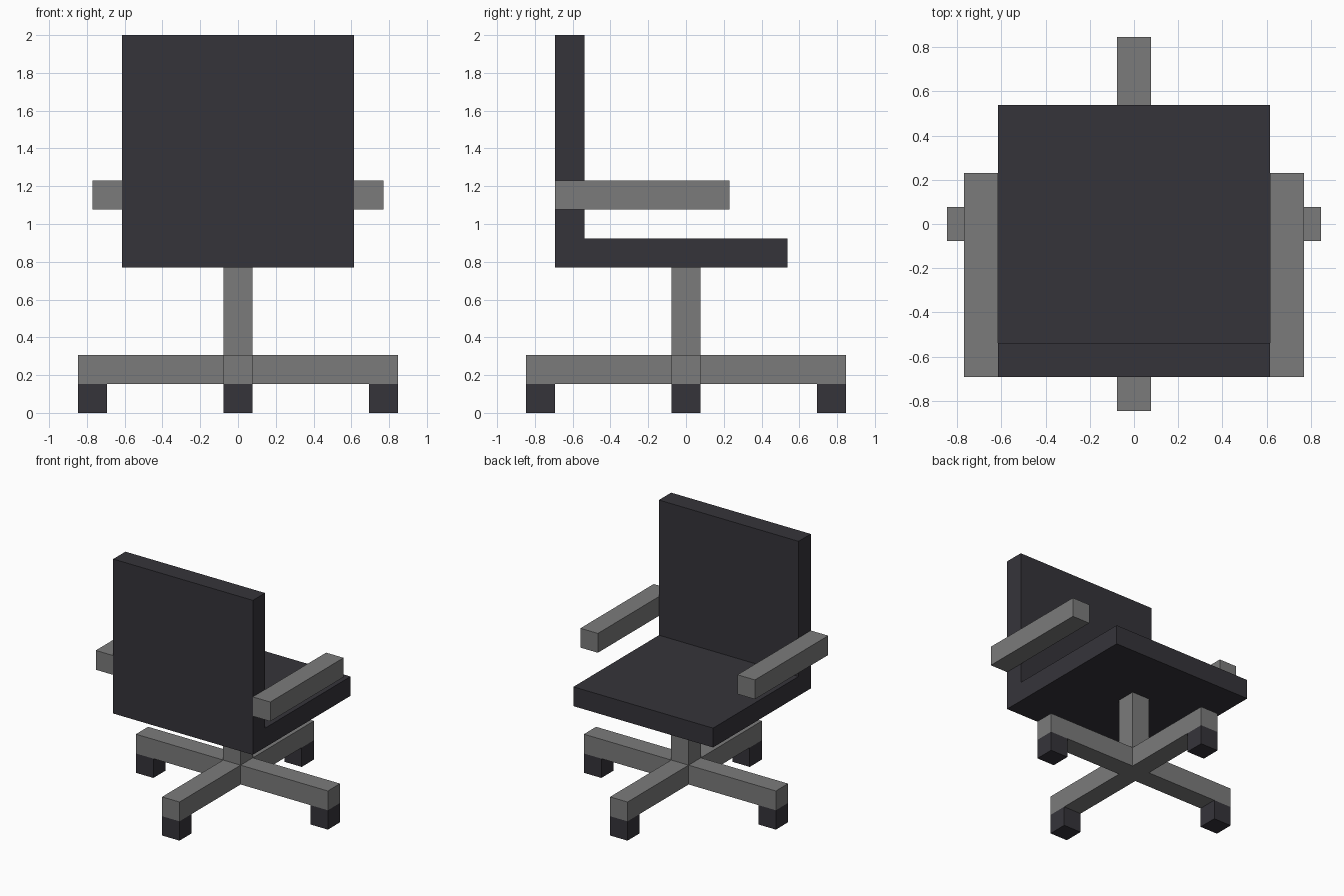
import bpy
import bmesh
from mathutils import Vector

cube = bpy.data.objects.get("Cube")
if cube:
    bpy.data.objects.remove(cube, do_unlink=True)

U = 2 / 13  # thickness shared by every part; all sizes are multiples of it


def material(name, colour):
    mat = bpy.data.materials.new(name)
    mat.use_nodes = True
    mat.diffuse_color = colour
    mat.node_tree.nodes["Principled BSDF"].inputs["Base Color"].default_value = colour
    return mat


charcoal = material("charcoal upholstery", (0.036, 0.034, 0.042, 1))
grey = material("grey frame", (0.198, 0.198, 0.198, 1))


def prism(name, outline, bottom, top, mat):
    """Extrude a flat outline (in units of U) from bottom to top."""
    bm = bmesh.new()
    face = bm.faces.new([bm.verts.new(Vector((x, y, bottom)) * U) for x, y in outline])
    up = bmesh.ops.extrude_face_region(bm, geom=[face])
    verts = [g for g in up["geom"] if isinstance(g, bmesh.types.BMVert)]
    bmesh.ops.translate(bm, verts=verts, vec=(0, 0, (top - bottom) * U))
    bmesh.ops.recalc_face_normals(bm, faces=bm.faces)
    mesh = bpy.data.meshes.new(name)
    bm.to_mesh(mesh)
    bm.free()
    mesh.materials.append(mat)
    obj = bpy.data.objects.new(name, mesh)
    bpy.context.collection.objects.link(obj)
    return obj


def box(name, x, y, z, mat):
    outline = [(x[0], y[0]), (x[1], y[0]), (x[1], y[1]), (x[0], y[1])]
    return prism(name, outline, z[0], z[1], mat)


MID = (-0.5, 0.5)
TIP = 5.5

# Cross-shaped base: one quarter of the outline turned four times
cross = []
x_dir, y_dir = Vector((1, 0)), Vector((0, 1))
for turn in range(4):
    for a, b in ((TIP, -0.5), (TIP, 0.5), (0.5, 0.5)):
        cross.append(x_dir * a + y_dir * b)
    x_dir, y_dir = y_dir, -x_dir
prism("base_cross", cross, 1, 2, grey)

# Feet under the tips of the base
for side, ends in (("right", (-TIP, 1 - TIP)), ("left", (TIP - 1, TIP))):
    box(side + "_foot", ends, MID, (0, 1), charcoal)
for side, ends in (("front", (-TIP, 1 - TIP)), ("back", (TIP - 1, TIP))):
    box(side + "_foot", MID, ends, (0, 1), charcoal)

# Column, seat and backrest
box("column", MID, MID, (2, 5), grey)
box("seat", (-4, 4), (-3.5, 3.5), (5, 6), charcoal)
box("backrest", (-4, 4), (-4.5, -3.5), (5, 13), charcoal)

# Armrests fixed to the sides of the backrest
for side, span in (("right", (-5, -4)), ("left", (4, 5))):
    box(side + "_armrest", span, (-4.5, 1.5), (7, 8), grey)
